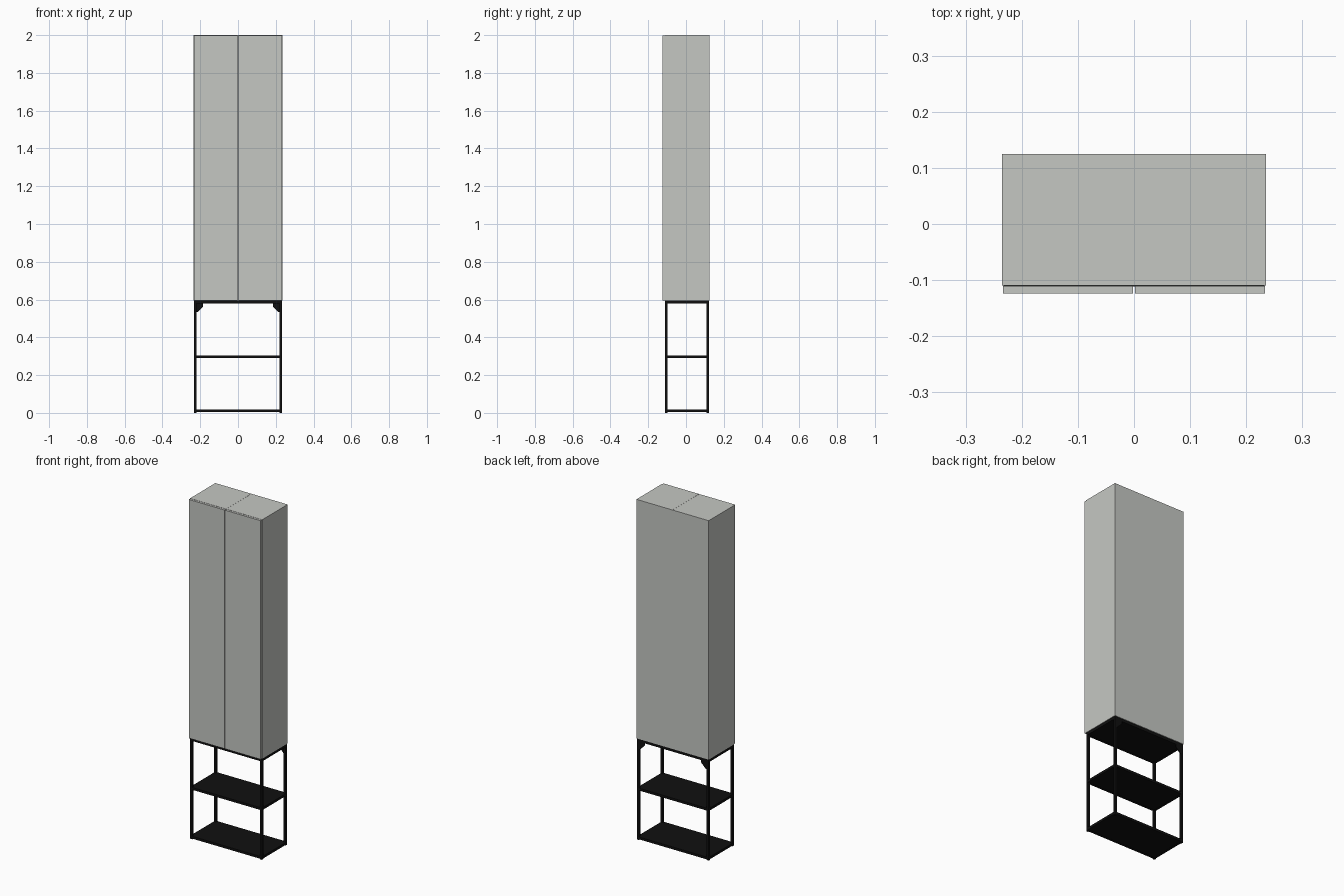
import bpy, bmesh

if "Cube" in bpy.data.objects:
    bpy.data.objects.remove(bpy.data.objects["Cube"])

def material(name, rgb):
    m = bpy.data.materials.new(name)
    m.diffuse_color = (*rgb, 1)
    m.use_nodes = True
    m.node_tree.nodes["Principled BSDF"].inputs["Base Color"].default_value = m.diffuse_color
    return m

GREY = material("light grey lacquer", (0.56, 0.575, 0.545))
BLACK = material("black metal", (0.005, 0.005, 0.005))

def add(name, bm, mat):
    bmesh.ops.recalc_face_normals(bm, faces=bm.faces)
    me = bpy.data.meshes.new(name)
    bm.to_mesh(me)
    bm.free()
    me.materials.append(mat)
    ob = bpy.data.objects.new(name, me)
    bpy.context.collection.objects.link(ob)
    return ob

def box(name, mat, x, y, z):
    """Box from (min, max) pairs."""
    bm = bmesh.new()
    bmesh.ops.create_cube(bm, size=1)
    for v in bm.verts:
        v.co = [r[0] if c < 0 else r[1] for c, r in zip(v.co, (x, y, z))]
    return add(name, bm, mat)

def prism(name, mat, pts, y0, y1):
    """Extrude an x/z outline along y."""
    bm = bmesh.new()
    f = bm.faces.new([bm.verts.new((x, y0, z)) for x, z in pts])
    g = bmesh.ops.extrude_face_region(bm, geom=[f])
    for v in g["geom"]:
        if isinstance(v, bmesh.types.BMVert):
            v.co.y = y1
    return add(name, bm, mat)

T = 0.014                      # cabinet board thickness
Z0, Z1 = 0.595, 2.0            # cabinet height range
YF, YB = -0.110, 0.125         # carcass depth range

# Two identical tall cabinets side by side
for side, a, b in (("left", -0.235, -0.0004), ("right", 0.0004, 0.235)):
    box(side + "_cabinet_side_a", GREY, (a, a + T), (YF, YB), (Z0, Z1))
    box(side + "_cabinet_side_b", GREY, (b - T, b), (YF, YB), (Z0, Z1))
    inner = (a + T, b - T)
    box(side + "_cabinet_back", GREY, inner, (YB - T, YB), (Z0, Z1))
    box(side + "_cabinet_top", GREY, inner, (YF, YB - T), (Z1 - T, Z1))
    box(side + "_cabinet_bottom", GREY, inner, (YF, YB - T), (Z0, Z0 + T))
    box(side + "_cabinet_door", GREY, (a + 0.0015, b - 0.0015),
        (-0.1235, YF - 0.0005), (Z0 + 0.001, Z1 - 0.001))

# Open black stand
W = 0.013                      # tube width
SX, SY0, SY1 = 0.233, -0.111, 0.122
STAND_TOP = 0.594
for sx, xs in (("left", (-SX, -SX + W)), ("right", (SX - W, SX))):
    for sy, ys in (("front", (SY0, SY0 + W)), ("back", (SY1 - W, SY1))):
        box(f"{sx}_{sy}_leg", BLACK, xs, ys, (0, STAND_TOP))

# Shelf trays with a frame of rails around a thin plate
for name, z0, z1 in (("bottom", 0.004, 0.018), ("middle", 0.291, 0.305),
                     ("top", 0.578, STAND_TOP)):
    box(name + "_front_rail", BLACK, (-SX + W, SX - W), (SY0, SY0 + W), (z0, z1))
    box(name + "_back_rail", BLACK, (-SX + W, SX - W), (SY1 - W, SY1), (z0, z1))
    box(name + "_left_rail", BLACK, (-SX, -SX + W), (SY0 + W, SY1 - W), (z0, z1))
    box(name + "_right_rail", BLACK, (SX - W, SX), (SY0 + W, SY1 - W), (z0, z1))
    box(name + "_shelf_plate", BLACK, (-SX + W, SX - W), (SY0 + W, SY1 - W),
        (z0 + 0.001, z1))

# Corner brackets at the back, under the top rail
for side, s in (("left", -1), ("right", 1)):
    x = SX - W
    pts = [(s * x, 0.578), (s * x, 0.534), (s * (x - 0.006), 0.534),
           (s * (x - 0.036), 0.564), (s * (x - 0.036), 0.578)]
    prism(side + "_corner_bracket", BLACK, pts, SY1 - 0.004, SY1)
